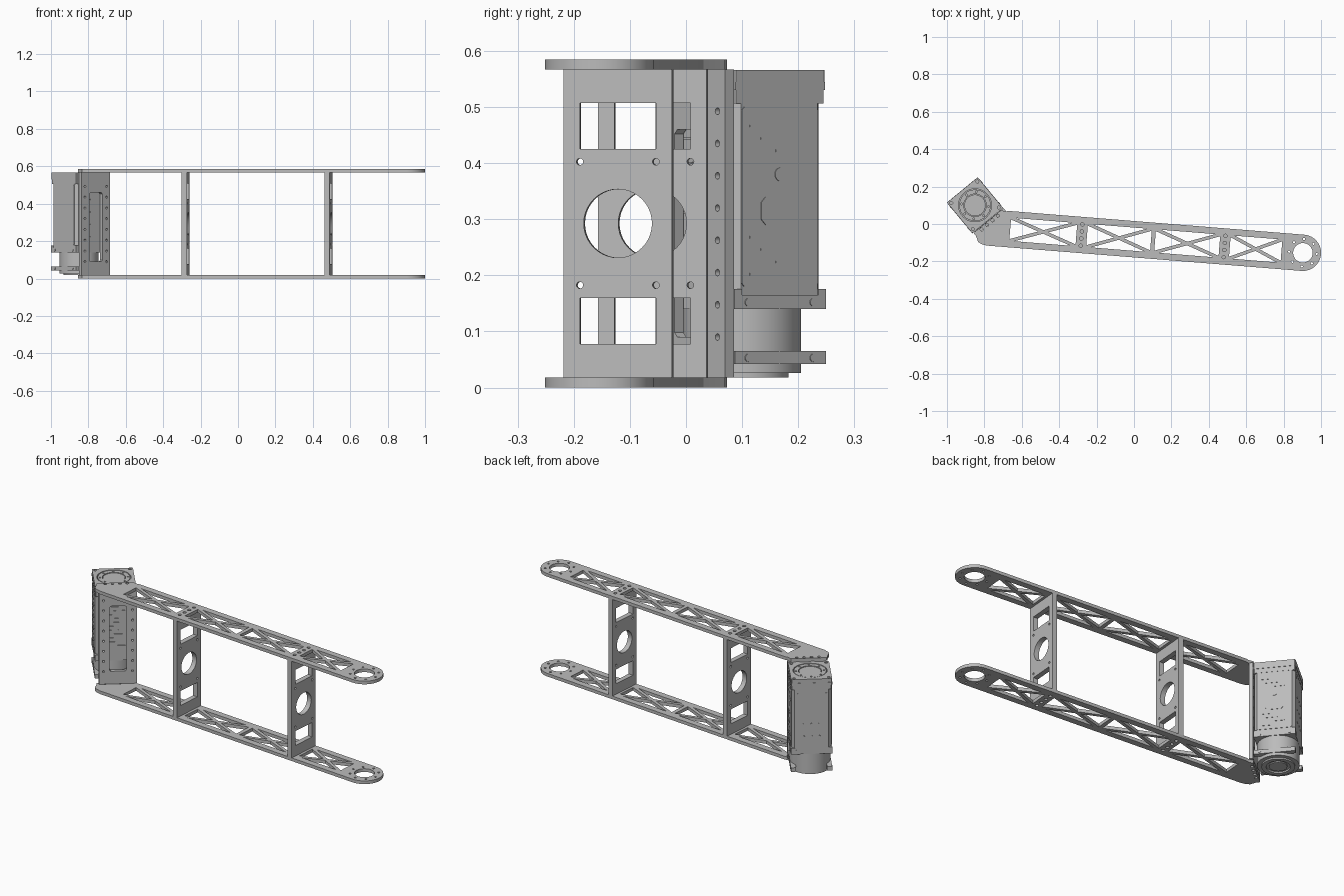
import bpy, bmesh, math
from mathutils import Matrix, Vector

if "Cube" in bpy.data.objects:
    bpy.data.objects.remove(bpy.data.objects["Cube"], do_unlink=True)

GREY = (0.5, 0.5, 0.5, 1)
metal = bpy.data.materials.new("light grey metal")
metal.use_nodes = True
metal.diffuse_color = GREY
metal.node_tree.nodes["Principled BSDF"].inputs["Base Color"].default_value = GREY


def turn(deg, axis):
    return Matrix.Rotation(math.radians(deg), 4, axis)


def circle(x, y, r, n=16):
    return [(x + r * math.cos(math.tau * i / n), y + r * math.sin(math.tau * i / n)) for i in range(n)]


def rect(x0, x1, y0, y1, c=0.0):
    """Rectangle, optionally with chamfered corners."""
    if not c:
        return [(x0, y0), (x1, y0), (x1, y1), (x0, y1)]
    return [(x0 + c, y0), (x1 - c, y0), (x1, y0 + c), (x1, y1 - c),
            (x1 - c, y1), (x0 + c, y1), (x0, y1 - c), (x0, y0 + c)]


def square(half, c=0.0):
    return rect(-half, half, -half, half, c)


def slab(name, loops, z0, z1, frame):
    """Extrude a flat outline with holes from z0 to z1 in the given frame."""
    cu = bpy.data.curves.new(name, 'CURVE')
    cu.dimensions = '2D'
    cu.fill_mode = 'BOTH'
    cu.extrude = (z1 - z0) / 2
    for pts in loops:
        sp = cu.splines.new('POLY')
        sp.points.add(len(pts) - 1)
        for p, co in zip(sp.points, pts):
            p.co = (co[0], co[1], 0, 1)
        sp.use_cyclic_u = True
    tmp = bpy.data.objects.new(name + "_outline", cu)
    bpy.context.collection.objects.link(tmp)
    deps = bpy.context.evaluated_depsgraph_get()
    me = bpy.data.meshes.new_from_object(tmp.evaluated_get(deps))
    bpy.data.objects.remove(tmp, do_unlink=True)
    bm = bmesh.new()
    bm.from_mesh(me)
    bmesh.ops.remove_doubles(bm, verts=bm.verts, dist=1e-5)
    bmesh.ops.recalc_face_normals(bm, faces=bm.faces)
    bm.transform(frame @ Matrix.Translation((0, 0, (z0 + z1) / 2)))
    bm.to_mesh(me)
    bm.free()
    me.name = name
    me.materials.clear()
    me.materials.append(metal)
    ob = bpy.data.objects.new(name, me)
    bpy.context.collection.objects.link(ob)
    return ob


# Frames: arm origin at the end ring, motor origin at its axis
ARM = Matrix.Translation((0.903, -0.154, 0)) @ turn(-4.6, 'Z')
MOTOR = Matrix.Translation((-0.85, 0.10, 0)) @ turn(39.5, 'Z')
TO_ARM = ARM.inverted() @ MOTOR
HALF = 0.097
TOP = 0.585
THICK = 0.018
BARS = (-1.187, -0.42)


def from_motor(u, v):
    p = TO_ARM @ Vector((u, v, 0))
    return (p.x, p.y)


# Side plates: rounded end, angled end against the motor, truss cut-outs
outline = [(HALF * math.sin(math.pi * i / 24), -HALF * math.cos(math.pi * i / 24)) for i in range(25)]
outline += [(-1.585, HALF), (-1.6, HALF - 0.004), from_motor(0.09, -0.109), from_motor(-0.094, -0.109),
            from_motor(-0.1, -0.114), from_motor(-0.1, -0.128), (-1.735, -0.082),
            (-1.715, -0.092), (-1.69, -HALF)]


def truss(s0, s1, h=0.062, m=0.009):
    """Four triangles left by an X brace in one bay."""
    w, mid = s1 - s0, (s0 + s1) / 2
    length = math.hypot(w, 2 * h)
    mv, mh = m * length / w, m * length / (2 * h)
    tris = []
    for k in (-1, 1):
        tris.append([(s0 + mh, k * h), (s1 - mh, k * h), (mid, k * mv)])
        tris.append([(mid + k * w / 2, h - mv), (mid + k * w / 2, mv - h), (mid + k * mh, 0)])
    return tris


holes = [circle(0, 0, 0.052, 40)]
holes += [circle(*p, 0.006) for p in circle(0, 0, 0.074, 8)]
for bay in ((-1.57, -1.215), (-1.158, -0.815), (-0.793, -0.448), (-0.392, -0.115)):
    holes += truss(*bay)
for s in BARS:
    holes += [circle(s, t, 0.009) for t in (-0.057, -0.019, 0.019, 0.057)]
holes += [circle(*from_motor(0.002 + 0.038 * k, -0.122), 0.008) for k in (-1.5, -0.5, 0.5, 1.5)]
slab("lower_side_plate", [outline] + holes, 0, THICK, ARM)
slab("upper_side_plate", [outline] + holes, TOP - THICK, TOP, ARM)

# Cross bars between the plates
MID = TOP / 2
bar = [rect(-HALF, HALF, THICK, TOP - THICK), circle(0, MID, 0.061, 40)]
for k in (-1, 1):
    zc = MID + k * 0.174
    bar.append(rect(-0.068, 0.068, zc - 0.041, zc + 0.041))
    bar += [circle(t, MID + k * 0.11, 0.006) for t in (-0.068, 0.068)]
STAND = Matrix(((0, 0, 1, 0), (1, 0, 0, 0), (0, 1, 0, 0), (0, 0, 0, 1)))
for name, s in zip(("rear_cross_bar", "front_cross_bar"), BARS):
    slab(name, bar, -0.014, 0.014, ARM @ Matrix.Translation((s, 0, 0)) @ STAND)


def face(angle):
    """Upright frame whose z axis points out of one motor side."""
    return MOTOR @ turn(angle, 'Z') @ turn(90, 'X')


# Motor mounting bracket with a long slot and screw holes
bracket = [rect(-0.088, 0.108, THICK, TOP - THICK), rect(-0.034, 0.056, 0.09, 0.46, 0.008)]
bracket += [circle(u, 0.09 + 0.0575 * i, 0.006) for u in (-0.064, 0.086) for i in range(8)]
slab("motor_bracket", bracket, 0.1075, 0.128, face(0))

# Motor body, caps and output drum
slab("motor_body", [square(0.104, 0.016)], 0.14, 0.506, MOTOR)
slab("motor_collar", [square(0.105, 0.004)], 0.506, 0.53, MOTOR)
slab("motor_band", [square(0.107, 0.004)], 0.53, 0.545, MOTOR)
corners = [(a, b) for a in (-0.09, 0.09) for b in (-0.09, 0.09)]
slab("motor_cap", [square(0.106, 0.004), circle(0, 0, 0.088, 48)]
     + [circle(*p, 0.008) for p in corners], 0.545, 0.566, MOTOR)
slab("cap_ring", [circle(0, 0, 0.084, 48), circle(0, 0, 0.06, 48)]
     + [circle(*p, 0.005) for p in circle(0, 0, 0.072, 8)], 0.545, 0.565, MOTOR)
slab("cap_disc", [circle(0, 0, 0.057, 48)], 0.545, 0.562, MOTOR)
slab("output_drum", [circle(0, 0, 0.105, 64)], 0.026, 0.14, MOTOR)
slab("output_rim", [circle(0, 0, 0.083, 48), circle(0, 0, 0.06, 48)], 0.018, 0.026, MOTOR)
slab("output_hub", [circle(0, 0, 0.045, 32)], 0.02, 0.026, MOTOR)

# Side faces: foot blocks, flanges, screws and cooling ribs
for side, angle in (("left", 90), ("right", -90)):
    f = face(angle)
    slab(side + "_lower_flange", [rect(-0.105, 0.105, 0.042, 0.065)], 0.08, 0.107, f)
    slab(side + "_foot_rail", [rect(-0.106, 0.106, 0.14, 0.165)], 0.08, 0.107, f)
    for k, end in ((-1, "front"), (1, "back")):
        x0, x1 = sorted((k * 0.088, k * 0.106))
        slab(f"{side}_{end}_foot", [rect(x0, x1, 0.165, 0.176)], 0.085, 0.107, f)
        slab(f"{side}_{end}_screws", [circle(k * 0.075, z, 0.007) for z in (0.053, 0.152)],
             0.106, 0.109, f)
    slab(side + "_cover", [rect(-0.088, 0.088, 0.18, 0.5, 0.006)], 0.1, 0.106, f)
slab("port_plate", [rect(-0.044, 0.044, 0.29, 0.34, 0.01), circle(0, 0.38, 0.012)], 0.105, 0.1075, face(90))

for side, angle in (("left", 90), ("right", -90), ("front", 0)):
    ribs = []
    for i in range(13):
        x = (-0.045, 0.015, -0.02)[i % 3]
        z = 0.2 + 0.022 * i
        if side != "left" or z < 0.28 or z > 0.4:
            ribs.append(rect(x - 0.025, x + 0.035, z, z + 0.004))
    slab(side + "_cooling_ribs", ribs, 0.102, 0.1075, face(angle))

# Back face screws
dots = [circle(x, z, 0.005) for x in (-0.04, 0, 0.04) for z in (0.24, 0.31, 0.38)]
dots += [circle(x, z, 0.006) for x in (-0.075, 0.075) for z in (0.16, 0.48)]
slab("back_screws", dots, 0.102, 0.106, face(180))

# Smooth the round walls, keep the edges sharp
bpy.ops.object.select_all(action='DESELECT')
for ob in bpy.context.collection.objects:
    if ob.type == 'MESH' and metal.name in ob.data.materials:
        ob.select_set(True)
        bpy.context.view_layer.objects.active = ob
bpy.ops.object.shade_smooth_by_angle(angle=math.radians(30))
